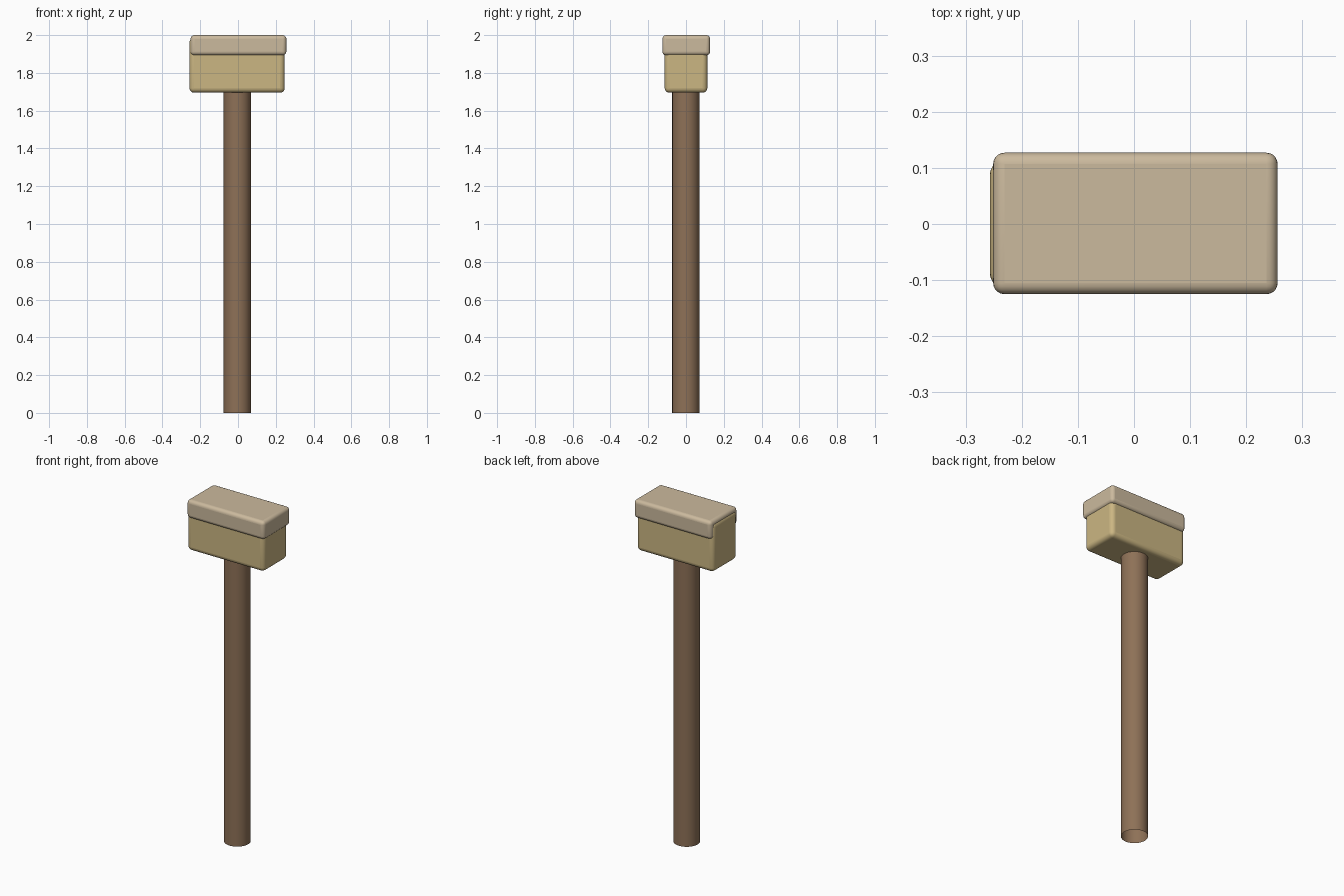
import bpy
import math

cube = bpy.data.objects.get("Cube")
if cube:
    bpy.data.objects.remove(cube, do_unlink=True)


def material(name, color):
    mat = bpy.data.materials.new(name)
    mat.use_nodes = True
    mat.diffuse_color = (*color, 1)
    bsdf = mat.node_tree.nodes["Principled BSDF"]
    bsdf.inputs["Base Color"].default_value = (*color, 1)
    return mat


def finish(name, mat):
    obj = bpy.context.object
    obj.name = name
    obj.data.materials.append(mat)
    bpy.ops.object.shade_smooth_by_angle(angle=math.radians(40))
    return obj


def rounded_block(name, low, high, radius, mat):
    """Box between two corners with rounded edges."""
    center = [(a + b) / 2 for a, b in zip(low, high)]
    bpy.ops.mesh.primitive_cube_add(size=1, location=center)
    obj = bpy.context.object
    obj.scale = [b - a for a, b in zip(low, high)]
    bpy.ops.object.transform_apply(location=False, rotation=False, scale=True)
    bevel = obj.modifiers.new("Rounded edges", "BEVEL")
    bevel.width = radius
    bevel.segments = 5
    return finish(name, mat)


brown = material("brown wood", (0.27, 0.165, 0.095))
tan = material("tan", (0.60, 0.47, 0.225))
beige = material("pale beige", (0.60, 0.49, 0.34))

# Post: open tube wall reaching into the head
bpy.ops.mesh.primitive_cylinder_add(vertices=32, radius=0.072, depth=1.72,
                                    end_fill_type="NOTHING",
                                    location=(-0.004, -0.001, 0.86))
finish("post", brown)

# Head block and the slightly offset lid on top
rounded_block("head_block", (-0.257, -0.113, 1.695), (0.247, 0.113, 1.985), 0.025, tan)
rounded_block("head_lid", (-0.251, -0.125, 1.893), (0.256, 0.127, 2.0), 0.02, beige)
